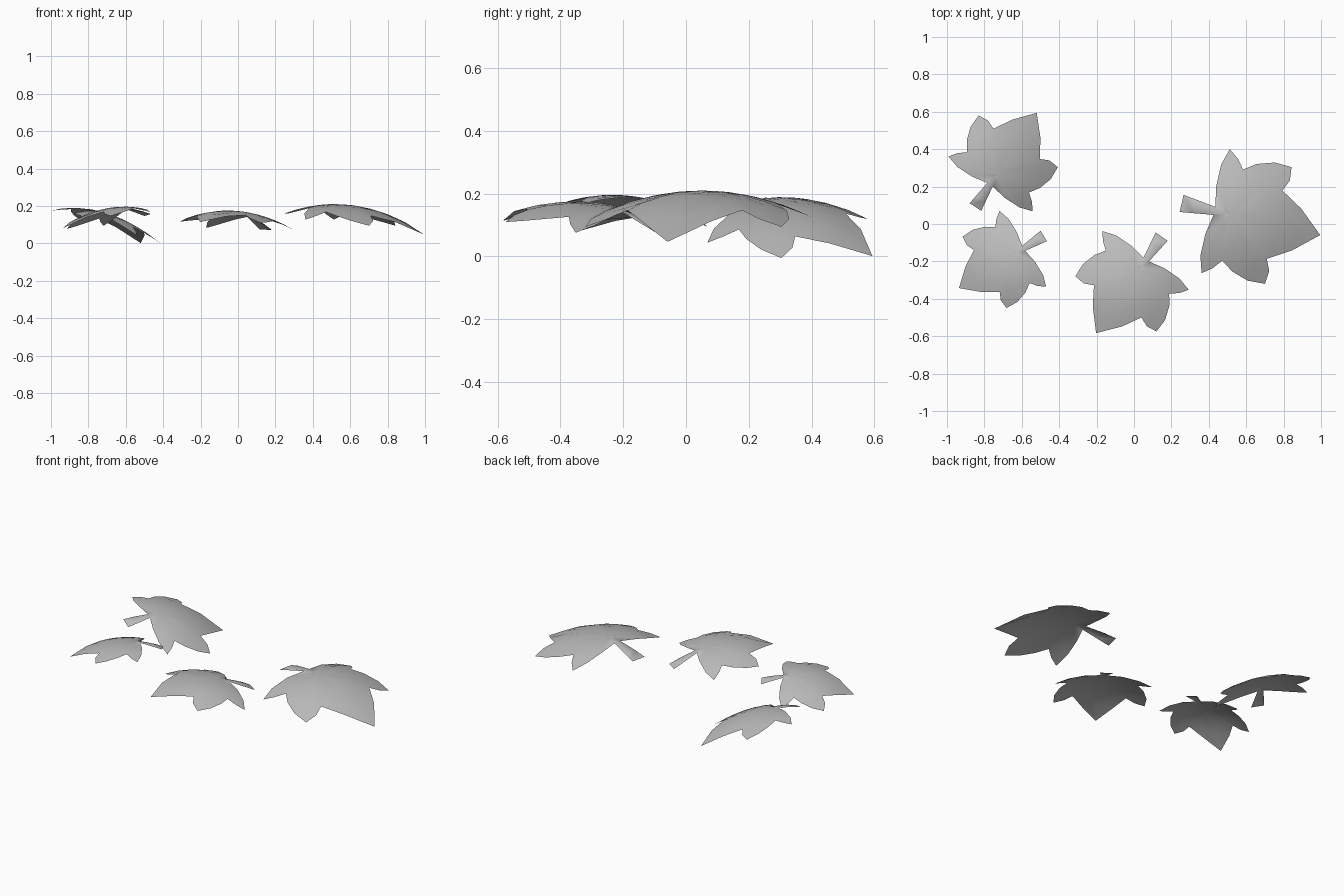
import bpy, bmesh, math
from mathutils import Vector

cube = bpy.data.objects.get("Cube")
if cube:
    bpy.data.objects.remove(cube)

# One matte grey for every leaf
grey = bpy.data.materials.new("leaf_grey")
grey.use_nodes = True
colour = (0.5, 0.5, 0.5, 1)
grey.diffuse_color = colour
grey.node_tree.nodes["Principled BSDF"].inputs["Base Color"].default_value = colour

# Half of the lobed outline, from stem end to main tip: (along, across)
HALF = [(-.18, .047), (0, .022), (-.02, .13), (-.02, .25), (.007, .34),
        (.06, .30), (.10, .25), (.165, .295), (.256, .324), (.35, .32),
        (.357, .248), (.33, .187), (.45, .115), (.58, 0)]
OUTLINE = HALF + [(u, -v) for u, v in reversed(HALF[:-1])]
CROWN = .09      # the domed high point, along the midrib
RINGS = 4
DOME = .68


def leaf(name, base, tip, size, crown_z, slope):
    """Domed leaf sheet, pointing from base to tip, tilted by slope."""
    axis = (Vector(tip) - Vector(base)).normalized()
    side = Vector((-axis.y, axis.x))
    centre = Vector(base) + axis * CROWN * size
    tilt = Vector(slope)

    bm = bmesh.new()

    def point(u, v, t):
        d = (axis * (u - CROWN) + side * v) * size * t
        z = crown_z + tilt.dot(d) - DOME / size * d.length_squared
        return bm.verts.new((centre.x + d.x, centre.y + d.y, z))

    crown = point(CROWN, 0, 0)
    rings = [[point(u, v, r / RINGS) for u, v in OUTLINE]
             for r in range(1, RINGS + 1)]
    n = len(OUTLINE)
    for i in range(n):
        j = (i + 1) % n
        bm.faces.new((crown, rings[0][j], rings[0][i]))
        for a, b in zip(rings, rings[1:]):
            bm.faces.new((a[i], a[j], b[j], b[i]))
    bmesh.ops.recalc_face_normals(bm, faces=bm.faces)
    if sum(f.normal.z for f in bm.faces) < 0:
        bmesh.ops.reverse_faces(bm, faces=bm.faces)
    for f in bm.faces:
        f.smooth = True

    mesh = bpy.data.meshes.new(name)
    bm.to_mesh(mesh)
    bm.free()
    mesh.materials.append(grey)
    ob = bpy.data.objects.new(name, mesh)
    bpy.context.collection.objects.link(ob)


leaf("large_leaf", (.43, .07), (1.0, -.06), 1.0, .21, (0, 0))
leaf("back_leaf", (-.77, .21), (-.52, .594), .79, .169, (-.26, .05))
leaf("small_leaf", (-.59, -.13), (-.94, -.345), .70, .19, (.07, -.14))
leaf("front_leaf", (.065, -.19), (-.21, -.594), .82, .162, (-.13, -.17))
